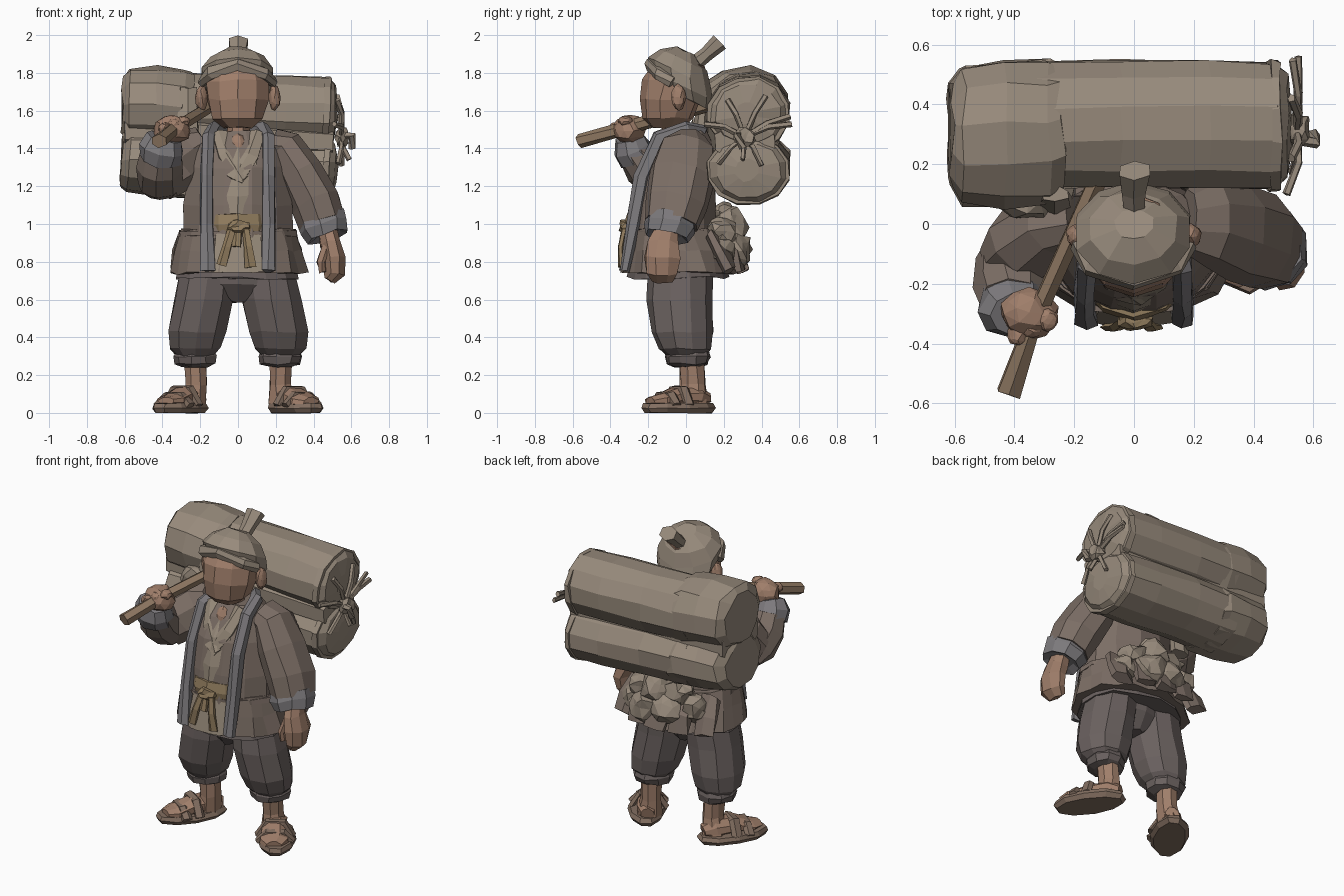
import bpy, bmesh, math, random
from mathutils import Vector

random.seed(4)


def mat(name, r, g, b):
    m = bpy.data.materials.new(name)
    m.diffuse_color = (r, g, b, 1)
    return m


JACKET = mat("jacket_brown", .20, .155, .13)
PANTS = mat("dark_cloth", .145, .12, .115)
TRIM = mat("blue_grey_trim", .21, .20, .21)
SKIN = mat("skin", .35, .21, .145)
CLOTH = mat("bundle_cloth", .31, .255, .20)
SHIRT = mat("shirt_tan", .31, .255, .195)
SASH = mat("sash_ochre", .28, .20, .11)
WOOD = mat("wood", .27, .185, .12)
SANDAL = mat("straw", .23, .16, .12)


def finish(name, bm, m, jitter):
    for v in bm.verts:
        v.co += Vector([random.uniform(-jitter, jitter) for _ in range(3)])
    bmesh.ops.recalc_face_normals(bm, faces=bm.faces[:])
    me = bpy.data.meshes.new(name)
    bm.to_mesh(me)
    bm.free()
    me.materials.append(m)
    ob = bpy.data.objects.new(name, me)
    bpy.context.collection.objects.link(ob)
    return ob


def loft(name, pts, m, n=8, side=(1, 0, 0), axis=None, jitter=.006, pleat=0):
    """Skin rings (x, y, z, half width along side, half depth) into a capped body."""
    bm = bmesh.new()
    P = [Vector(p[:3]) for p in pts]
    rings = []
    for i, p in enumerate(pts):
        t = Vector(axis) if axis else P[min(i + 1, len(P) - 1)] - P[max(i - 1, 0)]
        t.normalize()
        u = Vector(side)
        u = (u - t * u.dot(t)).normalized()
        w = t.cross(u)
        ring = []
        for k in range(n):
            a = 2 * math.pi * (k + .5) / n
            f = 1 + pleat * (k % 2) * i / len(pts)
            ring.append(bm.verts.new(P[i] + u * p[3] * f * math.cos(a) + w * p[4] * f * math.sin(a)))
        rings.append(ring)
    for r, q in zip(rings, rings[1:]):
        for k in range(n):
            bm.faces.new((r[k], r[(k + 1) % n], q[(k + 1) % n], q[k]))
    bm.faces.new(rings[0])
    bm.faces.new(rings[-1])
    return finish(name, bm, m, jitter)


def blob(name, c, s, m, jitter=.008):
    bm = bmesh.new()
    bmesh.ops.create_icosphere(bm, subdivisions=2, radius=1)
    for v in bm.verts:
        v.co = Vector([c[i] + s[i] * v.co[i] for i in range(3)])
    return finish(name, bm, m, jitter)


def cord(name, path, r, m, n=5, side=(0, 0, 1), flat=1):
    return loft(name, [(*p, r, r * flat) for p in path], m, n, side, jitter=.003)


UP = (0, 0, 1)

# Head, ears, hair and topknot
loft("face", [(0, -.10, 1.51, .075, .085), (0, -.095, 1.56, .14, .135), (0, -.085, 1.66, .168, .165),
              (0, -.065, 1.76, .172, .165), (0, -.04, 1.84, .14, .14)], SKIN, 10, axis=UP)
loft("neck", [(0, -.05, 1.38, .07, .09), (0, -.06, 1.56, .065, .07)], SKIN, 8, axis=UP)
for s in (-1, 1):
    blob("ear", (s * .193, -.04, 1.67), (.032, .04, .07), SKIN, .004)
loft("hair", [(0, .0, 1.665, .155, .14), (0, -.02, 1.73, .195, .18), (0, -.035, 1.80, .20, .18),
              (0, -.015, 1.87, .15, .14), (0, .0, 1.915, .065, .06)], CLOTH, 10, axis=(0, .42, .9))
loft("hair_front_roll", [(-.19, -.07, 1.75, .03, .02), (-.145, -.15, 1.795, .04, .025), (0, -.195, 1.845, .035, .025),
                         (.145, -.15, 1.795, .04, .025), (.19, -.07, 1.75, .03, .02)], CLOTH, 6, UP)
loft("topknot", [(0, .06, 1.86, .04, .04), (0, .11, 1.90, .045, .04), (0, .18, 1.965, .058, .048)], CLOTH, 6, jitter=.003)

# Jacket body, inner shirt and flared hem
loft("jacket", [(0, -.07, .93, .30, .235), (0, -.065, 1.1, .295, .225), (0, -.05, 1.3, .27, .20),
                (0, -.02, 1.42, .235, .17), (0, -.01, 1.49, .14, .12)], JACKET, 12, axis=UP)
loft("shirt", [(0, -.13, .93, .19, .175), (0, -.12, 1.15, .18, .168), (0, -.09, 1.32, .16, .155),
               (0, -.05, 1.45, .11, .11)], SHIRT, 10, axis=UP)
loft("jacket_hem", [(0, -.06, .97, .305, .24), (0, -.045, .86, .33, .27), (0, -.03, .74, .355, .30)],
     JACKET, 22, axis=UP, pleat=.07, jitter=.01)
loft("under_hem", [(0, -.05, .9, .28, .22), (0, -.04, .715, .33, .27)], PANTS, 14, axis=UP, jitter=.01)
loft("waist_seam", [(0, -.065, .935, .315, .245), (0, -.065, .965, .315, .245)], JACKET, 14, axis=UP)
loft("front_apron", [(0, -.27, .95, .13, .04), (0, -.315, .745, .15, .035)], SHIRT, 8, axis=UP)

# Collar bands and crossed lapels
for s in (-1, 1):
    loft("collar_band", [(s * .06, .09, 1.49, .03, .03), (s * .13, .0, 1.505, .035, .035),
                         (s * .16, -.14, 1.46, .037, .037), (s * .165, -.235, 1.25, .037, .04),
                         (s * .165, -.28, 1.0, .037, .04), (s * .16, -.325, .75, .04, .03)], TRIM, 6)
    loft("lapel", [(s * .10, -.11, 1.48, .045, .03), (s * .06, -.19, 1.36, .05, .03),
                   (-s * .02, -.25, 1.23, .05, .02)], SHIRT, 6)
blob("chest_skin", (0, -.14, 1.39), (.055, .055, .09), SKIN, .003)

# Sash with knot and hanging tails
loft("sash", [(0, -.15, .945, .18, .168), (0, -.15, .995, .185, .175), (0, -.14, 1.05, .18, .172)], SASH, 10, axis=UP)
blob("sash_knot", (0, -.325, .985), (.06, .03, .035), SASH)
for x0, x1, z in ((-.03, -.085, .78), (.04, .07, .77), (.0, -.01, .88)):
    loft("sash_tail", [(x0, -.325, .98, .022, .015), ((x0 + x1) / 2, -.345, .88, .027, .015),
                       (x1, -.345, z, .032, .014)], SASH, 5, jitter=.003)

# Trousers, ankle cuffs, shins, feet and sandals
loft("hips", [(0, -.035, .585, .05, .10), (0, -.04, .68, .22, .16), (0, -.04, .85, .27, .18)], PANTS, 10, axis=UP)
for s in (-1, 1):
    loft("trouser_leg", [(s * .15, -.03, .80, .15, .17), (s * .18, -.035, .60, .165, .172),
                         (s * .215, -.02, .43, .16, .165), (s * .225, -.005, .34, .14, .135),
                         (s * .225, 0, .30, .10, .10)], PANTS, 10, axis=UP)
    loft("ankle_cuff", [(s * .225, .01, .335, .10, .105), (s * .225, .01, .30, .118, .12),
                        (s * .225, .01, .26, .108, .108), (s * .225, .01, .245, .07, .07)], PANTS, 9, axis=UP)
    loft("shin", [(s * .225, .03, .28, .062, .07), (s * .225, .035, .15, .06, .07),
                  (s * .235, .04, .05, .075, .08)], SKIN, 8, axis=UP)
    d = (s * .54, -.84, 0)
    loft("sandal_sole", [(s * .305, -.04, 0, .205, .095), (s * .305, -.04, .025, .222, .115),
                         (s * .305, -.04, .05, .21, .105)], SANDAL, 10, d, UP, .003)
    loft("foot", [(s * .20, .11, .075, .04, .035), (s * .235, .06, .085, .065, .055), (s * .295, -.05, .085, .078, .055),
                  (s * .355, -.14, .065, .088, .035), (s * .385, -.19, .06, .05, .02)], SKIN, 8, (.866, s * .5, 0))
    for t in (-.02, .06):
        c = Vector((s * .305, -.055, 0)) + Vector(d) * t
        p = Vector((s * .84, .54, 0))
        path = [c + p * w + Vector((0, 0, h)) for w, h in ((-.105, .04), (-.05, .12 - t * .4), (.05, .12 - t * .4), (.105, .04))]
        cord("sandal_strap", path, .032, SANDAL, 5, d, .6)

# Hanging arm on the +x side
loft("left_sleeve", [(.18, .01, 1.43, .08, .11), (.25, .01, 1.40, .10, .15), (.33, -.02, 1.26, .125, .175),
                     (.41, -.05, 1.11, .14, .17), (.45, -.075, 1.0, .13, .145)], JACKET, 9)
loft("left_cuff", [(.44, -.075, 1.03, .13, .135), (.455, -.085, .985, .135, .14), (.475, -.10, .93, .115, .12),
                   (.475, -.10, .95, .07, .08)], TRIM, 9, axis=(.35, -.2, -1))
loft("left_hand", [(.47, -.10, .98, .05, .06), (.49, -.12, .90, .06, .085), (.515, -.125, .82, .062, .10),
                   (.51, -.125, .74, .055, .085), (.485, -.125, .70, .035, .06)], SKIN, 8)
loft("left_thumb", [(.47, -.16, .88, .03, .035), (.44, -.18, .80, .028, .03), (.45, -.18, .745, .018, .02)], SKIN, 6)

# Raised arm on the -x side, gripping the pole
loft("right_upper_sleeve", [(-.18, .01, 1.43, .09, .10), (-.27, .0, 1.38, .12, .14), (-.36, -.07, 1.29, .14, .16),
                            (-.42, -.13, 1.22, .11, .12)], JACKET, 9, (0, 1, 0))
loft("right_forearm_sleeve", [(-.40, -.06, 1.17, .09, .05), (-.41, -.12, 1.22, .125, .11), (-.41, -.21, 1.30, .125, .12),
                              (-.405, -.265, 1.38, .11, .10)], JACKET, 9)
loft("right_cuff", [(-.41, -.255, 1.35, .115, .105), (-.40, -.285, 1.40, .12, .105), (-.385, -.30, 1.46, .095, .08)],
     TRIM, 9)
blob("right_hand", (-.35, -.30, 1.50), (.098, .088, .08), SKIN)
for i in range(3):
    blob("right_finger", (-.29 - i * .05, -.32 - i * .025, 1.545 - i * .018), (.035, .038, .03), SKIN, .004)
loft("pole", [(-.42, -.565, 1.44, .046, .038), (-.34, -.34, 1.50, .036, .036), (-.10, .20, 1.65, .034, .034)], WOOD, 6, jitter=.004)

# Two stacked cloth rolls, each with a thicker wrapped end
Y = (0, 1, 0)
AX = (1, 0, -.05)
for nm, zl, zr, b in (("upper", 1.63, 1.585, .195), ("lower", 1.34, 1.285, .185)):
    loft(nm + "_roll", [(-.35, .33, zl - .02, .215, b), (-.05, .335, zl - .025, .22, b), (.25, .335, zr + .01, .22, b),
                        (.47, .33, zr, .215, b), (.51, .33, zr, .175, b * .8), (.525, .32, zr, .06, .06)], CLOTH, 12, Y, AX)
    loft(nm + "_wrap", [(-.615, .30, zl, .17, b * .82), (-.575, .30, zl + .005, .235, b), (-.43, .30, zl, .25, b * 1.05),
                        (-.29, .305, zl - .015, .25, b * 1.08), (-.245, .32, zl - .02, .225, b)], CLOTH, 11, Y, AX, .01)
    loft(nm + "_end_hem", [(.45, .33, zr, .225, b + .005), (.485, .33, zr, .222, b + .003)], CLOTH, 12, Y, AX)
loft("bundle_core", [(-.60, .30, 1.49, .19, .12), (-.3, .30, 1.48, .20, .12), (.5, .31, 1.43, .17, .1)], CLOTH, 8, Y, AX)
loft("hanging_fold", [(-.26, .10, 1.72, .05, .03), (-.27, .07, 1.45, .07, .045), (-.25, .12, 1.16, .06, .04)], CLOTH, 6)
blob("fold_knot", (-.36, .08, 1.46), (.10, .07, .10), CLOTH, .015)

# Cords knotted on the +x end of the rolls
blob("cord_knot", (.55, .31, 1.46), (.04, .06, .05), CLOTH, .01)
for y, z, x in ((.10, 1.53, .51), (.55, 1.57, .53), (.56, 1.53, .55), (.40, 1.31, .55), (.17, 1.32, .53),
                (.22, 1.66, .525), (.42, 1.68, .525), (.30, 1.34, .59)):
    cord("tie_cord", [(.545, .31, 1.46), (.55, (y + .31) / 2, (z + 1.46) / 2 + .02), (x, y, z)], .015, CLOTH)
cord("loose_tail", [(.56, .28, 1.47), (.605, .27, 1.47), (.60, .30, 1.40)], .02, CLOTH)

# Pouches and bunched rags at the back of the waist
for x, y, z, r in ((-.10, .20, .97, .09), (.04, .235, .99, .10), (.16, .19, .95, .09), (-.20, .19, .89, .085),
                   (-.04, .25, .87, .10), (.10, .26, .86, .10), (.22, .19, .86, .08)):
    blob("waist_pouch", (x, y, z), (r, r * .9, r), CLOTH, .018)
for x in (-.26, -.13, 0, .13, .25):
    y = .25 - 1.3 * x * x
    loft("rag_flap", [(x, y - .05, .95, .06, .03), (x * 1.05, y + .02, .85, .08, .04), (x * 1.1, y + .06, .75, .075, .03)],
         JACKET, 6, jitter=.012)
blob("pouch_top", (.03, .20, 1.06), (.08, .06, .05), CLOTH, .015)
